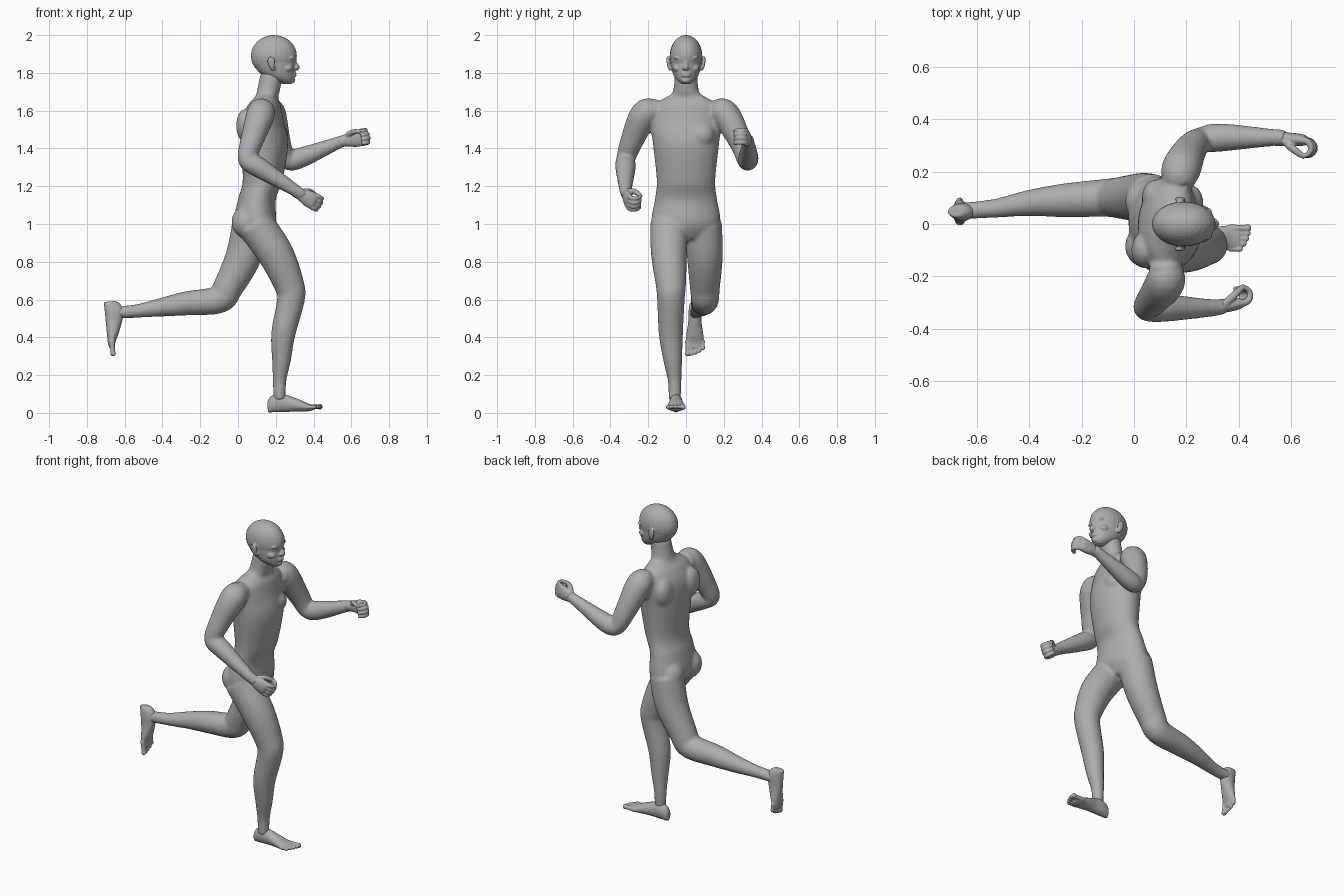
import bpy
import bmesh
from math import cos, sin, pi
from mathutils import Vector, Matrix

cube = bpy.data.objects.get("Cube")
if cube:
    bpy.data.objects.remove(cube, do_unlink=True)

# One plain clay colour for the whole figure
grey = (.42, .42, .42, 1)
clay = bpy.data.materials.new("clay grey")
clay.use_nodes = True
clay.diffuse_color = grey
clay.node_tree.nodes["Principled BSDF"].inputs["Base Color"].default_value = grey

LEFT = Vector((0, 1, 0))
UP = Vector((0, 0, 1))


def smooth_rows(rows, steps=6):
    """Smooth curve through rows of numbers."""
    result = []
    last = len(rows) - 1
    for i in range(last):
        before, start = rows[max(i - 1, 0)], rows[i]
        end, after = rows[i + 1], rows[min(i + 2, last)]
        for step in range(steps):
            t = step / steps
            ease_out = t * (1 - t) ** 2 / 2
            ease_in = t * t * (1 - t) / 2
            blend = t * t * (3 - 2 * t)
            result.append([b + (c - b) * blend + (c - a) * ease_out - (d - b) * ease_in
                           for a, b, c, d in zip(before, start, end, after)])
    return result + [list(rows[-1])]


def loft(bm, points, radii, side=LEFT, side_end=None, axis=None, count=32):
    """Closed tube along points; each radius is a number or a (depth, width) pair."""
    pairs = [r if isinstance(r, tuple) else (r, r) for r in radii]
    rows = smooth_rows([(*p, *pair) for p, pair in zip(points, pairs)])
    centres = [Vector(row[:3]) for row in rows]
    last = len(rows) - 1
    rings = []
    for i, (centre, row) in enumerate(zip(centres, rows)):
        depth, width = row[3:]
        tangent = axis or (centres[min(i + 1, last)] - centres[max(i - 1, 0)]).normalized()
        across = side.lerp(side_end or side, i / last)
        across = (across - tangent * across.dot(tangent)).normalized()
        ahead = across.cross(tangent)
        angles = [k * 2 * pi / count for k in range(count)]
        rings.append([bm.verts.new(centre + ahead * depth * cos(a) + across * width * sin(a))
                      for a in angles])
    for low, high in zip(rings, rings[1:]):
        for k in range(count):
            n = (k + 1) % count
            bm.faces.new((low[k], low[n], high[n], high[k]))
    bm.faces.new(rings[0][::-1])
    bm.faces.new(rings[-1])


def upright(bm, profile, side=LEFT, side_end=None):
    """Stack of level ellipses from rows of x, z, depth and width."""
    loft(bm, [(x, 0, z) for x, z, depth, width in profile],
         [(depth, width) for x, z, depth, width in profile], side, side_end, UP)


def ball(bm, centre, radii):
    matrix = Matrix.Translation(centre) @ Matrix.Diagonal((*radii, 1))
    bmesh.ops.create_uvsphere(bm, u_segments=24, v_segments=16, radius=1, matrix=matrix)


def finish(name, bm, voxel=.004, smoothing=3):
    """Fuse the overlapping forms into one smooth skin."""
    bmesh.ops.recalc_face_normals(bm, faces=bm.faces)
    mesh = bpy.data.meshes.new(name)
    bm.to_mesh(mesh)
    bm.free()
    mesh.materials.append(clay)
    mesh.shade_smooth()
    obj = bpy.data.objects.new(name, mesh)
    bpy.context.collection.objects.link(obj)
    fuse = obj.modifiers.new("fuse", "REMESH")
    fuse.mode = "VOXEL"
    fuse.voxel_size = voxel
    fuse.use_smooth_shade = True
    soften = obj.modifiers.new("soften", "SMOOTH")
    soften.factor = .5
    soften.iterations = smoothing


# Torso and neck, twisted from pelvis to shoulders
body = bmesh.new()
torso = [(.1, .92, .06, .1), (.09, 1, .11, .18), (.1, 1.13, .1, .165), (.13, 1.23, .105, .155),
         (.14, 1.42, .125, .175), (.13, 1.55, .11, .19), (.14, 1.63, .085, .17),
         (.15, 1.67, .06, .11), (.16, 1.7, .06, .07), (.18, 1.8, .06, .06)]
upright(body, torso, Vector((-.1, 1, 0)), Vector((.25, 1, 0)))
for s in (-1, 1):
    # Chest muscles, shoulder blades and buttocks
    ball(body, (.2 + s * .015, s * .08, 1.47), (.05, .07, .06))
    ball(body, (.06 + s * .02, s * .1, 1.52), (.05, .07, .09))
    ball(body, (.055, s * .085, 1.01), (.09, .085, .09))

# Right arm swings back, left arm reaches forward
arm_radii = (.06, .075, .06, .05, .054, .033, .03)
right_arm = [(.12, -.15, 1.6), (.12, -.22, 1.58), (.07, -.29, 1.43), (.05, -.32, 1.34),
             (.11, -.32, 1.3), (.3, -.32, 1.18), (.35, -.31, 1.15)]
left_arm = [(.17, .15, 1.6), (.18, .21, 1.58), (.22, .29, 1.43), (.26, .32, 1.34),
            (.33, .33, 1.35), (.53, .33, 1.43), (.58, .33, 1.45)]

# Right leg stands, left leg trails with a bent knee
leg_radii = (.1, .095, .08, .073, .064, .05, .036, .032)
right_leg = [(.09, -.09, 1), (.2, -.09, .84), (.27, -.08, .68), (.28, -.08, .6),
             (.24, -.08, .42), (.23, -.07, .28), (.22, -.06, .17), (.22, -.06, .07)]
left_leg = [(.07, .09, 1), (.03, .1, .83), (-.05, .1, .67), (-.1, .1, .6),
            (-.27, .09, .58), (-.4, .08, .56), (-.53, .06, .54), (-.65, .05, .53)]
for limb, radii in ((right_arm, arm_radii), (left_arm, arm_radii),
                    (right_leg, leg_radii), (left_leg, leg_radii)):
    loft(body, limb, radii)
finish("body", body, voxel=.009, smoothing=7)

# Head: skull, jaw, nose and lips
head = bmesh.new()
ball(head, (.19, 0, 1.89), (.122, .086, .11))
upright(head, [(.26, 1.74, .02, .02), (.245, 1.755, .05, .04), (.22, 1.78, .08, .062),
               (.2, 1.82, .103, .076), (.19, 1.87, .112, .08), (.2, 1.93, .09, .06)])
loft(head, [(.295, 0, 1.88), (.303, 0, 1.85), (.312, 0, 1.83), (.304, 0, 1.82)],
     (.008, .011, .014, .012))
for z in (1.785, 1.797):
    ball(head, (.297, 0, z), (.013, .026, .007))
ball(head, (.285, 0, 1.76), (.018, .022, .015))
for s in (-1, 1):
    # Brow, eye, cheek, nostril and ear
    ball(head, (.282, s * .034, 1.88), (.018, .03, .01))
    ball(head, (.276, s * .033, 1.857), (.016, .016, .011))
    ball(head, (.26, s * .045, 1.825), (.03, .026, .022))
    ball(head, (.308, s * .013, 1.826), (.01, .008, .008))
    loft(head, [(.19, s * .08, 1.815), (.18, s * .09, 1.835), (.175, s * .095, 1.865),
                (.17, s * .095, 1.885)], ((.01, .007), (.016, .009), (.02, .008), (.01, .006)))
finish("head", head)


def make_hand(name, wrist, forward, curl):
    """Loose fist with the thumb on top."""
    ahead = Vector(forward).normalized()
    inside = LEFT * curl
    inside = (inside - ahead * inside.dot(ahead)).normalized()
    top = (UP - ahead * ahead.z).normalized()

    def at(along, inward, lift):
        return Vector(wrist) + ahead * along + inside * inward + top * lift

    bm = bmesh.new()
    palm = ((-.03, .029, .029), (.01, .026, .032), (.05, .025, .043),
            (.085, .021, .045), (.1, .012, .038))
    loft(bm, [at(along, .005, 0) for along, thick, wide in palm],
         [(thick, wide) for along, thick, wide in palm], side=top, axis=ahead)
    # Fingers curl round an arc, the middle two reaching furthest
    for finger in range(4):
        lift = (finger - 1.5) * .022
        reach = .038 if finger in (1, 2) else .032
        bends = [pi * step / 5 for step in range(6)]
        loft(bm, [at(.09 + reach * sin(b), .035 - .03 * cos(b), lift) for b in bends],
             [.014 - .0015 * b for b in bends], side=top, count=12)
    loft(bm, [at(.015, .01, .02), at(.045, .035, .036), at(.075, .055, .036), at(.1, .07, .03)],
         (.016, .015, .013, .009), side=ahead, count=12)
    finish(name, bm)


make_hand("right_hand", (.325, -.32, 1.16), (.86, .12, -.45), curl=1)
make_hand("left_hand", (.565, .33, 1.44), (.97, -.06, .2), curl=-1)


def make_foot(name, sole, forward, upward, inner):
    """Bare foot with five toes, the big toe on the inner side."""
    ahead, top = Vector(forward).normalized(), Vector(upward).normalized()
    side = LEFT * inner

    def at(along, lift, across=0):
        return Vector(sole) + ahead * along + top * lift + side * across

    bm = bmesh.new()
    # Each slice rests on the sole, so it is lifted by its own half height
    slices = ((-.057, .03, .018), (-.04, .042, .028), (0, .05, .034), (.05, .044, .035),
              (.12, .03, .045), (.16, .02, .048), (.19, .013, .044))
    loft(bm, [at(along, max(tall, .02)) for along, tall, wide in slices],
         [(tall, wide) for along, tall, wide in slices], side=side, axis=ahead)
    for toe in range(5):
        r = .011 if toe else .015
        across = .037 - toe * .02
        tip = .233 - toe * toe * .002
        loft(bm, [at(along, .022, across) for along in (.15, tip - .03, tip - .01, tip)],
             (r, r * .85, r, r / 2), side=side, count=12)
    finish(name, bm)


make_foot("right_foot", (.215, -.053, .004), (1, 0, .03), (-.03, 0, 1), inner=1)
make_foot("left_foot", (-.705, .047, .53), (.1, 0, -1), (1, 0, .1), inner=-1)
